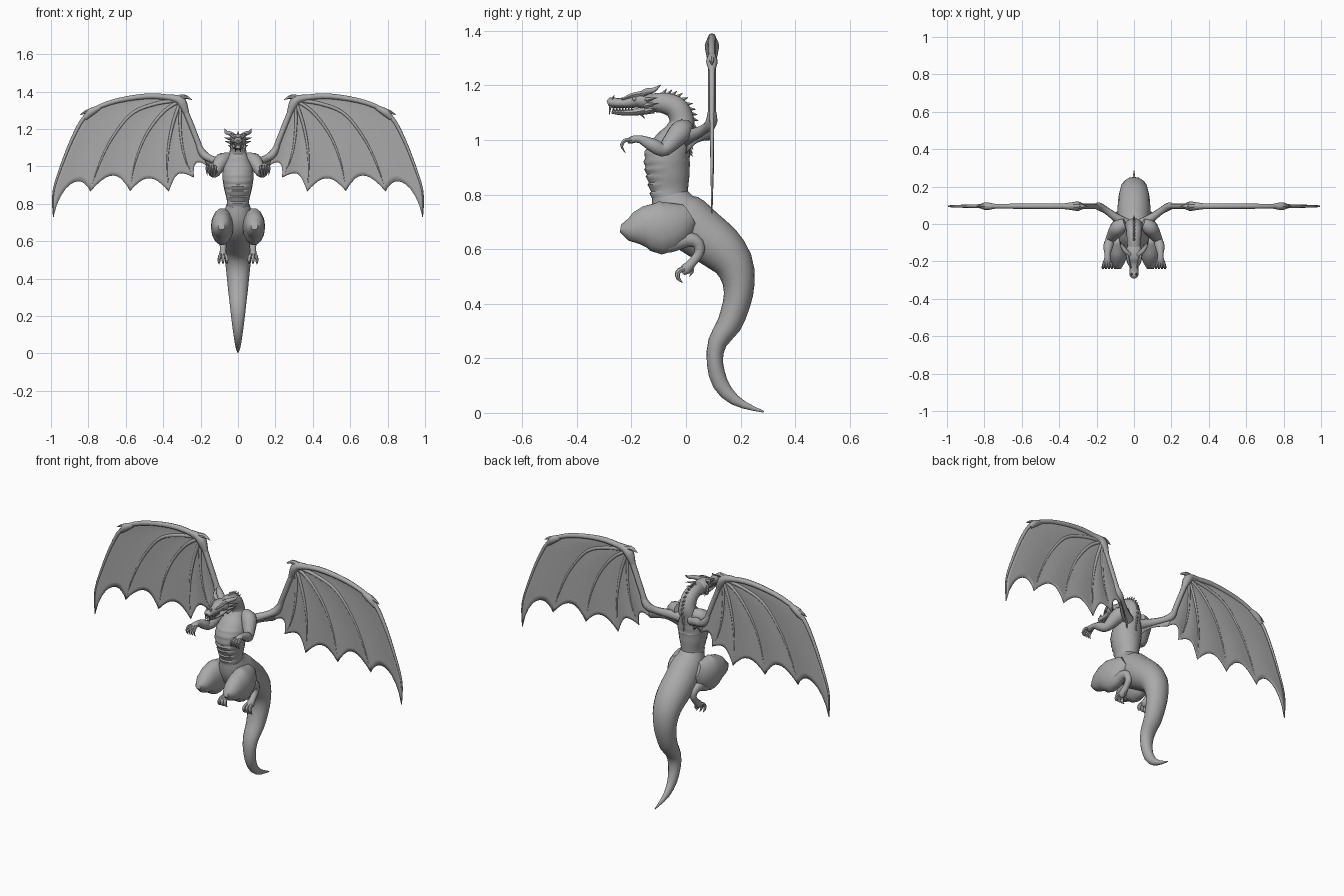
import bpy
import bmesh
import math
from mathutils import Vector

default_cube = bpy.data.objects.get("Cube")
if default_cube:
    bpy.data.objects.remove(default_cube, do_unlink=True)

stone = bpy.data.materials.new("stone grey")
stone.use_nodes = True
grey = (.4, .4, .4, 1)
stone.diffuse_color = grey
stone.node_tree.nodes["Principled BSDF"].inputs["Base Color"].default_value = grey

AXIS_X, AXIS_Y = Vector((1, 0, 0)), Vector((0, 1, 0))


def position(sample_point):
    return Vector(sample_point[:3])


def sample(points, count):
    """Smooth curve through the points, sampled evenly along its length."""
    knots = [Vector(p) for p in points]
    knots = [knots[0]] + knots + [knots[-1]]
    dense = []
    for a, b, c, d in zip(knots, knots[1:], knots[2:], knots[3:]):
        for step in range(12):
            t = step / 12
            dense.append((b * 2 + (c - a) * t + (a * 2 - b * 5 + c * 4 - d) * (t * t)
                          + (b * 3 - a - c * 3 + d) * (t ** 3)) * .5)
    dense.append(knots[-1])
    lengths = [0]
    for a, b in zip(dense, dense[1:]):
        lengths.append(lengths[-1] + (position(b) - position(a)).length)
    result, index = [], 0
    for k in range(count):
        target = lengths[-1] * k / (count - 1)
        while index < len(dense) - 2 and lengths[index + 1] < target:
            index += 1
        span = max(lengths[index + 1] - lengths[index], 1e-9)
        result.append(dense[index].lerp(dense[index + 1], min(1, (target - lengths[index]) / span)))
    return result


def tube(bm, points, count=12, sides=10, reference=AXIS_X):
    """Tapered tube; each point is x, y, z, half width and optional half height."""
    path = sample([(*p, p[3])[:5] for p in points], count)
    rings, frames = [], []
    for i, p in enumerate(path):
        centre = position(p)
        tangent = (position(path[min(i + 1, count - 1)]) - position(path[max(i - 1, 0)])).normalized()
        wide = (reference - tangent * reference.dot(tangent)).normalized()
        high = tangent.cross(wide)
        half_wide, half_high = max(p[3], .0008), max(p[4], .0008)
        ring = []
        for s in range(sides):
            angle = math.tau * s / sides
            offset = wide * half_wide * math.cos(angle) + high * half_high * math.sin(angle)
            ring.append(bm.verts.new(centre + offset))
        rings.append(ring)
        frames.append((centre, high * half_high, tangent))
    for lower, upper in zip(rings, rings[1:]):
        for s in range(sides):
            n = (s + 1) % sides
            bm.faces.new((lower[s], lower[n], upper[n], upper[s]))
    bm.faces.new(rings[0])
    bm.faces.new(rings[-1])
    return frames


def spike(bm, base, tip, radius, sides=5):
    tube(bm, [(*base, radius), (*tip, .0008)], 2, sides)


def finish(name, bm, mirrored=False, thickness=0, angle=50):
    bmesh.ops.recalc_face_normals(bm, faces=bm.faces)
    mesh = bpy.data.meshes.new(name)
    bm.to_mesh(mesh)
    bm.free()
    mesh.materials.append(stone)
    obj = bpy.data.objects.new(name, mesh)
    bpy.context.collection.objects.link(obj)
    bpy.ops.object.select_all(action="DESELECT")
    obj.select_set(True)
    bpy.context.view_layer.objects.active = obj
    bpy.ops.object.shade_smooth_by_angle(angle=math.radians(angle))
    if thickness:
        solid = obj.modifiers.new("thickness", "SOLIDIFY")
        solid.thickness, solid.offset = thickness, 0
    if mirrored:
        obj.modifiers.new("mirror", "MIRROR")


# Neck and torso, with overlapping belly plates pushed out of the front
bm = bmesh.new()
spine = tube(bm, [(0, -.14, 1.135, .034, .032), (0, -.08, 1.135, .038, .038), (0, -.035, 1.115, .042, .043),
                  (0, -.015, 1.07, .046, .045), (0, -.025, 1.03, .06, .052), (0, -.05, .98, .08, .072),
                  (0, -.068, .93, .082, .084), (0, -.065, .87, .072, .078), (0, -.062, .82, .06, .07),
                  (0, -.06, .775, .06, .064)], 72, 20)
for v in bm.verts:
    if v.co.y < -.09 and .78 < v.co.z < 1.0:
        v.co.y -= .009 * ((v.co.z / .03) % 1) - .003
finish("torso_and_neck", bm)

# Row of spines down the neck
bm = bmesh.new()
for centre, high, tangent in spine[8:40:2]:
    crest = centre - high
    spike(bm, crest + high * .15, crest - high.normalized() * .016 + tangent * .012, .009)
finish("neck_spines", bm, angle=30)

# Hips and tail
bm = bmesh.new()
tube(bm, [(0, -.06, .797, .062, .067), (0, -.05, .76, .074, .082), (0, -.01, .71, .086, .1),
          (0, .06, .655, .088, .094), (0, .13, .6, .085, .086), (0, .18, .535, .075, .07),
          (0, .193, .44, .063, .054), (0, .161, .33, .052, .046), (0, .118, .265, .044, .036),
          (0, .105, .2, .037, .03), (0, .12, .12, .027, .03), (0, .157, .065, .019, .024),
          (0, .21, .03, .012, .014), (0, .285, .004, .002, .003)], 27, 16)
finish("hips_and_tail", bm)

# Thighs
bm = bmesh.new()
tube(bm, [(.07, .012, .725, .03, .045), (.078, -.03, .7, .052, .08), (.085, -.09, .678, .06, .1),
          (.088, -.15, .684, .054, .076), (.088, -.2, .672, .042, .05), (.088, -.24, .676, .018, .014)], 10, 14)
finish("thighs", bm, True)

# Lower legs with toes
bm = bmesh.new()
tube(bm, [(.088, -.17, .65, .03), (.086, -.08, .62, .036), (.084, 0, .635, .03), (.082, .04, .625, .024),
          (.08, .05, .59, .019), (.08, .022, .55, .017), (.08, -.002, .525, .022), (.08, -.015, .515, .014)], 20)
for spread in (-1, 0, 1):
    x = .08 + spread * .011
    tube(bm, [(x, -.002, .53, .01), (x + spread * .006, -.028, .518, .01),
              (x + spread * .01, -.03, .495, .008), (x + spread * .01, -.012, .477, .001)], 8, 7)
tube(bm, [(.08, .015, .54, .009), (.078, .024, .52, .007), (.078, .012, .5, .001)], 6, 6)
finish("lower_legs", bm, True)

# Arms with clawed hands
bm = bmesh.new()
tube(bm, [(.045, .0, 1.045, .03), (.085, -.02, 1.03, .042), (.11, -.055, .99, .034), (.128, -.085, .963, .025),
          (.138, -.12, .98, .026), (.142, -.17, 1.003, .015), (.142, -.2, 1.0, .022, .014),
          (.142, -.215, .995, .014, .008)], 20)
for spread in (-1.5, -.5, .5, 1.5):
    x = .142 + spread * .01
    tube(bm, [(x, -.2, 1.0, .008), (x + spread * .005, -.224, .998, .008),
              (x + spread * .006, -.236, .978, .006), (x + spread * .005, -.222, .953, .001)], 8, 6)
finish("arms", bm, True)

# Skull, muzzle and lower jaw
bm = bmesh.new()
tube(bm, [(0, -.105, 1.14, .03, .026), (0, -.15, 1.143, .045, .032), (0, -.178, 1.146, .042, .028),
          (0, -.207, 1.138, .028, .022), (0, -.25, 1.135, .023, .018), (0, -.274, 1.138, .024, .019),
          (0, -.287, 1.133, .013, .01)], 18, 12)
tube(bm, [(0, -.12, 1.118, .034, .022), (0, -.18, 1.103, .028, .014), (0, -.24, 1.1, .019, .01),
          (0, -.272, 1.104, .012, .008)], 10, 10)
finish("head_and_jaw", bm)

# Horns, frill spikes and brow ridges
bm = bmesh.new()
tube(bm, [(.022, -.165, 1.163, .013), (.045, -.145, 1.177, .012), (.064, -.118, 1.183, .009),
          (.07, -.092, 1.202, .001)], 10, 8)
tube(bm, [(.016, -.235, 1.148, .004), (.03, -.2, 1.163, .009), (.036, -.165, 1.17, .009),
          (.05, -.15, 1.172, .001)], 8, 6)
for height, reach, back in ((1.15, .078, -.105), (1.13, .07, -.1), (1.11, .055, -.105)):
    spike(bm, (.032, -.15, height - .005), (reach, back, height + .005), .011)
for side in (.011, .015):
    spike(bm, (side, -.272, 1.148), (side, -.262, 1.165), .006)
spike(bm, (.01, -.17, 1.1), (.014, -.15, 1.078), .007)
finish("horns_and_frill", bm, True)

# Eyes and teeth
bm = bmesh.new()
eye = bmesh.ops.create_uvsphere(bm, u_segments=10, v_segments=8, radius=.008)
bmesh.ops.translate(bm, verts=eye["verts"], vec=(.033, -.188, 1.15))
finish("eyes", bm, True)
bm = bmesh.new()
for k in range(7):
    y = -.2 - .011 * k
    spike(bm, (.019, y, 1.124), (.018, y, 1.107), .004)
    spike(bm, (.015, y + .005, 1.104), (.017, y + .005, 1.119), .003)
spike(bm, (.013, -.277, 1.126), (.012, -.281, 1.092), .006)
finish("teeth", bm, True, angle=30)

# Wing finger curves, leading edge first and forearm last, as x and z
PLANE = .095
wrist = (.305, 1.355)
fingers = [
    [wrist, (.43, 1.375), (.56, 1.367), (.7, 1.335), (.81, 1.275), (.88, 1.16), (.945, 1.0), (.988, .86), (.987, .73)],
    [wrist, (.44, 1.335), (.57, 1.28), (.68, 1.14), (.75, .99), (.79, .865)],
    [wrist, (.4, 1.29), (.49, 1.17), (.55, 1.02), (.577, .868)],
    [wrist, (.345, 1.24), (.37, 1.12), (.378, 1.0), (.37, .865)],
    [wrist, (.31, 1.24), (.3, 1.12), (.275, 1.02), (.235, .94)],
    [wrist, (.25, 1.22), (.195, 1.08), (.165, 1.0)],
]
thickness = [.016, .011, .01, .01, .009, .015]

# Wing bones
bm = bmesh.new()
for path, radius in zip(fingers, thickness):
    last = len(path) - 1
    bones = [(x, PLANE, z, radius * (1 - .85 * (i / last) ** 1.5)) for i, (x, z) in enumerate(path)]
    if path is fingers[-1]:
        bones = [(x, PLANE, z, radius) for x, z in path[:-1]]
    tube(bm, bones, 24, 8, AXIS_Y)
tube(bm, [(.04, .0, 1.005, .03), (.09, .03, 1.02, .024), (.145, .07, 1.04, .019), (.185, .093, 1.065, .022),
          (.215, PLANE, 1.12, .012)], 14, 8, AXIS_Y)
tube(bm, [(.27, PLANE, 1.27, .012), (.3, PLANE, 1.34, .026), (.325, PLANE, 1.36, .022),
          (.4, PLANE, 1.372, .012)], 12, 8, AXIS_Y)
tube(bm, [(.74, PLANE, 1.315, .012), (.79, PLANE, 1.288, .021), (.82, PLANE, 1.255, .012)], 8, 8, AXIS_Y)
finish("wing_bones", bm, True)

# Claws on the wing joints
bm = bmesh.new()
tube(bm, [(.33, PLANE, 1.362, .018), (.285, PLANE, 1.372, .012), (.245, PLANE, 1.356, .001)], 8, 7, AXIS_Y)
spike(bm, (.31, PLANE, 1.36), (.285, PLANE, 1.387), .012)
tube(bm, [(.775, PLANE, 1.3, .012), (.81, PLANE, 1.292, .01), (.845, PLANE, 1.275, .001)], 8, 7, AXIS_Y)
finish("wing_claws", bm, True)

# Wing membrane: a scalloped panel between each pair of fingers
bm = bmesh.new()
ROWS, COLUMNS, FINE = 24, 10, 400
curves = [sample([(x, PLANE, z) for x, z in path], FINE + 1) for path in fingers]
for left, right in zip(curves, curves[1:]):
    grid = []
    for column in range(COLUMNS + 1):
        u = column / COLUMNS
        dip = 1 - .52 * u * (1 - u)
        line = []
        for row in range(ROWS + 1):
            k = round(FINE * dip * row / ROWS)
            point = left[k].lerp(right[k], u)
            point.y += .006 * math.sin(math.pi * u) * row / ROWS
            line.append(bm.verts.new(point))
        grid.append(line)
    for a, b in zip(grid, grid[1:]):
        for row in range(ROWS):
            bm.faces.new((a[row], a[row + 1], b[row + 1], b[row]))
# Web between the upper arm and the back
upper = sample([(.05, .01, 1.02), (.13, .06, 1.035), (.185, PLANE, 1.065)], 9)
lower = sample([(.05, .0, .95), (.1, .04, .99), (.165, PLANE, 1.0)], 9)
for k in range(8):
    bm.faces.new([bm.verts.new(p) for p in (upper[k], upper[k + 1], lower[k + 1], lower[k])])
bmesh.ops.remove_doubles(bm, verts=bm.verts, dist=.0004)
finish("wing_membrane", bm, True, .004)
